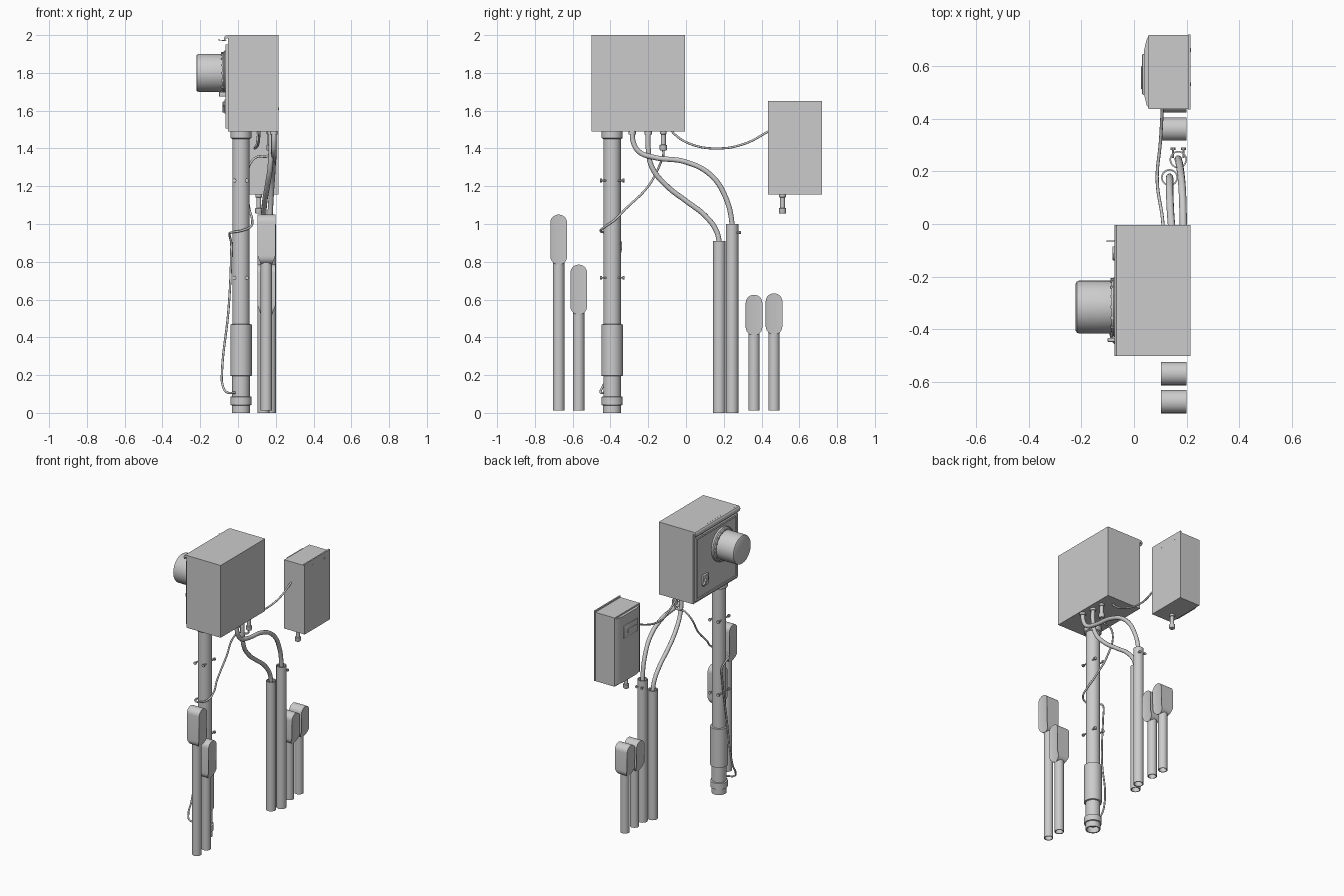
import bpy, bmesh, math
from mathutils import Vector, Matrix


def finish(name, bm, smooth=True):
    bmesh.ops.recalc_face_normals(bm, faces=bm.faces)
    me = bpy.data.meshes.new(name)
    bm.to_mesh(me)
    bm.free()
    ob = bpy.data.objects.new(name, me)
    bpy.context.collection.objects.link(ob)
    if smooth:
        bpy.ops.object.select_all(action='DESELECT')
        ob.select_set(True)
        bpy.context.view_layer.objects.active = ob
        bpy.ops.object.shade_smooth_by_angle(angle=math.radians(35))
    return ob


def box(name, x, y, z, bevel=0.0):
    bm = bmesh.new()
    bmesh.ops.create_cube(bm, size=1)
    for v in bm.verts:
        v.co = [lo + (c + 0.5) * (hi - lo) for c, (lo, hi) in zip(v.co, (x, y, z))]
    if bevel:
        bmesh.ops.bevel(bm, geom=bm.edges[:], offset=bevel, segments=2, affect='EDGES', profile=0.5)
    return finish(name, bm, bevel > 0)


def lathe(name, profile, loc, axis=(0, 0, 1), n=32):
    """Turn (radius, height) points round an axis."""
    bm = bmesh.new()
    rings = []
    for r, h in profile:
        if r == 0:
            rings.append([bm.verts.new((0, 0, h))] * n)
        else:
            rings.append([bm.verts.new((r * math.cos(2 * math.pi * i / n), r * math.sin(2 * math.pi * i / n), h))
                          for i in range(n)])
    for a, b in zip(rings, rings[1:]):
        for i in range(n):
            j = (i + 1) % n
            bm.faces.new(list(dict.fromkeys((a[i], a[j], b[j], b[i]))))
    rot = Vector((0, 0, 1)).rotation_difference(Vector(axis)).to_matrix().to_4x4()
    bm.transform(Matrix.Translation(loc) @ rot)
    return finish(name, bm)


def prism(name, pts, lo, hi, place):
    """Extrude a 2D outline from lo to hi; place maps (u, v, w) to xyz."""
    bm = bmesh.new()
    a = [bm.verts.new(place(u, v, lo)) for u, v in pts]
    b = [bm.verts.new(place(u, v, hi)) for u, v in pts]
    bm.faces.new(a)
    bm.faces.new(b)
    for i in range(len(pts)):
        j = (i + 1) % len(pts)
        bm.faces.new((a[i], a[j], b[j], b[i]))
    return finish(name, bm)


def cable(name, pts, r):
    cu = bpy.data.curves.new(name, 'CURVE')
    cu.dimensions = '3D'
    cu.bevel_depth = r
    cu.bevel_resolution = 3
    cu.resolution_u = 10
    cu.use_fill_caps = True
    sp = cu.splines.new('BEZIER')
    sp.bezier_points.add(len(pts) - 1)
    for p, co in zip(sp.bezier_points, pts):
        p.co = co
        p.handle_left_type = p.handle_right_type = 'AUTO'
    ob = bpy.data.objects.new(name, cu)
    bpy.context.collection.objects.link(ob)


def tube(name, x, y, z0, z1, r):
    w = r * 0.82
    lathe(name, [(r, z0), (r, z1), (w, z1), (w, z0), (r, z0)], (x, y, 0))


def bolt(name, loc, axis, length=0.02, r=0.007):
    lathe(name, [(0, -0.02), (r * .7, -0.02), (r * .7, length * .5), (r * 1.5, length * .5), (r * 1.5, length),
                 (0, length)], loc, axis, 10)


# main cabinet, door with raised rim, rain hood
box("cabinet", (-0.053, 0.215), (-0.5, -0.004), (1.49, 2.0))
box("cabinet_door", (-0.059, -0.05), (-0.485, -0.02), (1.505, 1.95))
for name, y, z in (("door_rim_top", (-0.485, -0.02), (1.935, 1.95)), ("door_rim_bottom", (-0.485, -0.02), (1.505, 1.52)),
                   ("door_rim_left", (-0.485, -0.47), (1.52, 1.935)), ("door_rim_right", (-0.035, -0.02), (1.52, 1.935))):
    box(name, (-0.065, -0.055), y, z)
prism("rain_hood", [(-0.05, 2.0), (-0.066, 1.998), (-0.072, 1.992), (-0.074, 1.983), (-0.072, 1.968),
                    (-0.067, 1.968), (-0.067, 1.98), (-0.05, 1.985)], -0.5, -0.004, lambda u, v, w: (u, w, v))

# meter with flange and rim studs
lathe("meter", [(0.118, 0.05), (0.118, 0.072), (0.11, 0.078), (0.108, 0.086), (0.1, 0.086), (0.1, 0.21),
                (0.097, 0.217), (0.09, 0.221), (0, 0.221)], (0, -0.315, 1.8), (-1, 0, 0), 48)
for i in range(16):
    a = 2 * math.pi * i / 16
    y, z = -0.315 + 0.106 * math.cos(a), 1.8 + 0.106 * math.sin(a)
    box("meter_stud", (-0.09, -0.07), (y - .005, y + .005), (z - .005, z + .005))
box("meter_seal", (-0.1, -0.06), (-0.447, -0.432), (1.675, 1.7), 0.003)

# door latch
box("latch_plate", (-0.072, -0.055), (-0.155, -0.095), (1.585, 1.66), 0.004)
lathe("latch_knob", [(0, 0.05), (0.014, 0.05), (0.014, 0.078), (0.011, 0.082), (0, 0.082)], (0, -0.125, 1.635),
      (-1, 0, 0), 16)
prism("latch_lever", [(-0.135, 1.635), (-0.118, 1.642), (-0.085, 1.6), (-0.095, 1.59)], -0.082, -0.07,
      lambda u, v, w: (w, u, v))
cable("latch_pin", [(-0.06, -0.065, 1.97), (-0.085, -0.065, 1.972), (-0.105, -0.065, 1.975)], 0.002)

# main support pole with collars and sleeve
PX, PY = 0.016, -0.391
lathe("pole", [(0.04, 0.002), (0.04, 0), (0.048, 0), (0.048, 0.04), (0.056, 0.042), (0.056, 0.085), (0.047, 0.088),
               (0.047, 0.195), (0.057, 0.197), (0.057, 0.468), (0.046, 0.47), (0.046, 1.45), (0.056, 1.455),
               (0.056, 1.495), (0, 1.495)], (PX, PY, 0))
lathe("pole_bore", [(0.04, 0), (0.04, 0.04), (0, 0.04)], (PX, PY, 0))
for z in (1.23, 0.715):
    for s in (-1, 1):
        for dx in (-0.035, 0.03):
            bolt("pole_bolt", (PX + dx, PY + s * 0.045, z), (0, s, 0))

# second box: body, back flange, chamfered door, latch plate
box("small_box", (0.055, 0.213), (0.437, 0.717), (1.155, 1.64))
box("small_box_back", (0.205, 0.215), (0.435, 0.719), (1.155, 1.65))
prism("small_box_door", [(0.056, 0.44), (0.056, 0.714), (0.048, 0.7), (0.037, 0.655), (0.037, 0.495), (0.048, 0.45)],
      1.165, 1.63, lambda u, v, w: (u, v, w))
box("small_box_plate", (0.031, 0.04), (0.49, 0.645), (1.47, 1.56), 0.004)
box("small_box_grip", (0.027, 0.035), (0.51, 0.6), (1.495, 1.525), 0.003)
for y in (0.53, 0.66):
    bolt("small_box_bolt", (0.212, y, 1.61), (1, 0, 0), 0.005, 0.005)

# cable glands
gland = [(0, 0), (0.017, 0), (0.019, 0.004), (0.019, 0.028), (0.013, 0.03), (0.013, 0.085), (0.018, 0.087),
         (0.018, 0.102), (0, 0.102)]
lathe("gland_main", gland, (0.17, -0.12, 1.39), n=16)
lathe("gland_small", gland, (0.11, 0.511, 1.055), n=16)
for x, y in ((0.19, -0.285), (0.175, -0.2)):
    lathe("cable_nut", [(0, 0), (0.02, 0), (0.02, 0.02), (0, 0.02)], (x, y, 1.475), n=12)

# conduit posts
tube("conduit_short", 0.135, 0.176, 0, 0.91, 0.032)
tube("conduit_tall", 0.168, 0.244, 0, 1.0, 0.033)
for s in (-1, 1):
    bolt("conduit_bolt", (0.168 + s * 0.02, 0.27, 0.955), (0, 1, 0), 0.02, 0.006)

# thick feed cables
cable("feed_cable_tall", [(0.19, -0.285, 1.5), (0.19, -0.278, 1.43), (0.19, -0.245, 1.38), (0.19, -0.17, 1.353),
                          (0.187, 0, 1.328), (0.183, 0.13, 1.26), (0.175, 0.21, 1.14), (0.168, 0.245, 0.99),
                          (0.168, 0.245, 0.9)], 0.014)
cable("feed_cable_short", [(0.175, -0.2, 1.5), (0.175, -0.2, 1.4), (0.17, -0.18, 1.3), (0.155, -0.1, 1.2),
                           (0.142, 0, 1.122), (0.136, 0.1, 1.045), (0.135, 0.16, 0.965), (0.135, 0.176, 0.9),
                           (0.135, 0.176, 0.82)], 0.014)

# thin link between boxes, and ground wire round the pole
cable("link_cable", [(0.115, -0.08, 1.5), (0.113, -0.06, 1.475), (0.108, 0.02, 1.425), (0.088, 0.165, 1.4),
                     (0.1, 0.31, 1.425), (0.108, 0.445, 1.495)], 0.006)
cable("ground_wire", [(0.17, -0.12, 1.4), (0.16, -0.12, 1.362), (0.1, -0.125, 1.355), (0.06, -0.14, 1.31),
                      (0.05, -0.2, 1.2), (0.06, -0.32, 1.08), (0.075, -0.38, 1.02), (0.066, -0.43, 0.985),
                      (0.02, -0.452, 0.965), (-0.035, -0.43, 0.955), (-0.045, -0.38, 0.945), (-0.036, -0.346, 0.9),
                      (-0.036, -0.35, 0.84), (-0.05, -0.38, 0.55), (-0.085, -0.4, 0.21), (-0.082, -0.435, 0.15),
                      (-0.06, -0.452, 0.11), (-0.015, -0.43, 0.107)], 0.006)


# marker posts with rounded heads tapering into the post
def marker(y, z0, z1):
    r, h = 0.044, 0.048
    tube("marker_post", 0.15, y, 0.012, z0 + 0.03, 0.03)
    bm = bmesh.new()
    c = r * 0.95
    arc = [(math.cos(math.pi * i / 12), math.sin(math.pi * i / 12)) for i in range(13)]
    outline = [(r * a, z1 - c + c * b) for a, b in arc] + [(-r, z0 + 0.05)]
    outline += [(-r * a, z0 + c - c * b) for a, b in arc] + [(r, z0 + 0.05)]
    sides = []
    for s in (-1, 1):
        row = []
        for u, v in outline:
            t = min(1, max(0, (v - z0) / 0.05))
            row.append(bm.verts.new((0.151 + s * (0.03 + (h - 0.03) * t), y + u, v)))
        sides.append(row)
    n = len(outline)
    for i in range(n):
        j = (i + 1) % n
        bm.faces.new((sides[0][i], sides[0][j], sides[1][j], sides[1][i]))
    for row in sides:
        for i in range(n // 2 - 1):
            q = (row[i], row[i + 1], row[n - 3 - i], row[n - 2 - i])
            q = list(dict.fromkeys(q))
            if len(q) > 2:
                bm.faces.new(q)
        bm.faces.new((row[0], row[n - 2], row[n - 1]))
    bmesh.ops.remove_doubles(bm, verts=bm.verts, dist=1e-5)
    finish("marker_head", bm)


for y, z0, z1 in ((-0.674, 0.785, 1.05), (-0.568, 0.52, 0.785), (0.36, 0.41, 0.625), (0.466, 0.415, 0.633)):
    marker(y, z0, z1)
